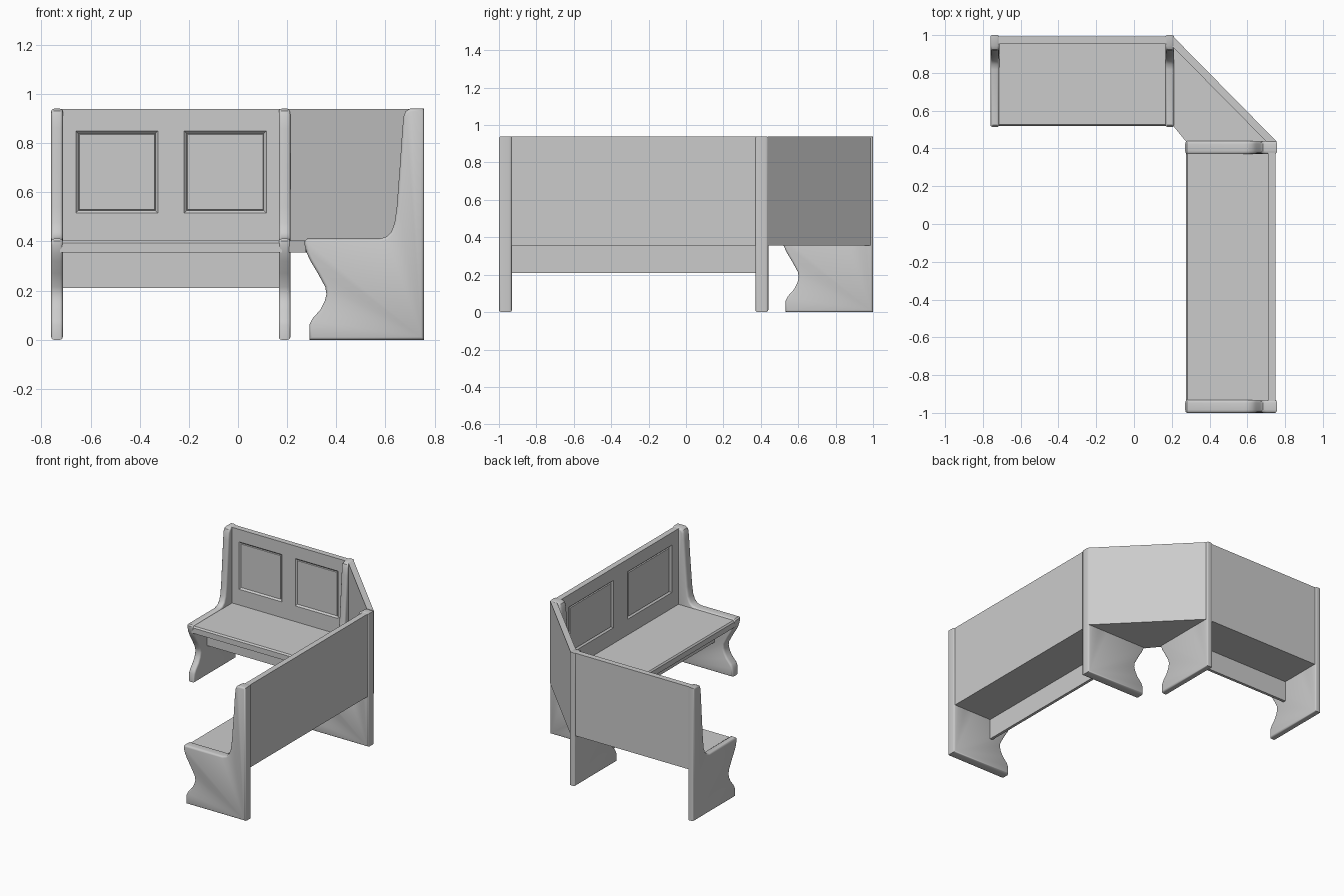
import bpy, bmesh
from mathutils import Matrix, Vector

if "Cube" in bpy.data.objects:
    bpy.data.objects.remove(bpy.data.objects["Cube"])

grey = bpy.data.materials.new("plain_grey")
grey.diffuse_color = (0.6, 0.6, 0.6, 1)
grey.use_nodes = True
grey.node_tree.nodes["Principled BSDF"].inputs["Base Color"].default_value = grey.diffuse_color


def finish(name, bm, M, smooth=False):
    bmesh.ops.recalc_face_normals(bm, faces=bm.faces)
    me = bpy.data.meshes.new(name)
    bm.to_mesh(me)
    bm.free()
    me.transform(M)
    me.materials.append(grey)
    ob = bpy.data.objects.new(name, me)
    bpy.context.collection.objects.link(ob)
    if smooth:
        bpy.ops.object.select_all(action='DESELECT')
        ob.select_set(True)
        bpy.context.view_layer.objects.active = ob
        bpy.ops.object.shade_smooth_by_angle(angle=0.6)
    return ob


def prism(name, pts, place, lo, hi, M, bevel=0):
    """Extrude a closed outline; place(u, v, w) gives the position."""
    bm = bmesh.new()
    a = [bm.verts.new(place(u, v, lo)) for u, v in pts]
    b = [bm.verts.new(place(u, v, hi)) for u, v in pts]
    caps = [bm.faces.new(a), bm.faces.new(b)]
    n = len(pts)
    for i in range(n):
        j = (i + 1) % n
        bm.faces.new((a[i], a[j], b[j], b[i]))
    bmesh.ops.recalc_face_normals(bm, faces=bm.faces)
    if bevel:
        edges = list({e for f in caps for e in f.edges})
        bmesh.ops.bevel(bm, geom=edges, offset=bevel, segments=3,
                        profile=0.5, affect='EDGES')
    return finish(name, bm, M, bool(bevel))


# bench space: x = along the bench, y = depth (back is +y), z = up
def side(u, v, w):
    return (w, u, v)


def flat(u, v, w):
    return (u, v, w)


END = [(0.29, 0), (0.29, 0.06), (0.302, 0.085), (0.335, 0.122), (0.352, 0.155),
       (0.36, 0.185), (0.355, 0.215), (0.325, 0.27), (0.295, 0.32), (0.28, 0.352),
       (0.271, 0.385), (0.271, 0.402), (0.28, 0.411), (0.575, 0.411),
       (0.603, 0.419), (0.623, 0.438), (0.637, 0.475), (0.646, 0.54),
       (0.658, 0.70), (0.669, 0.86), (0.674, 0.91), (0.682, 0.93),
       (0.70, 0.94), (0.757, 0.94), (0.757, 0)]
SEAT = [(0.276, 0.355), (0.276, 0.393), (0.284, 0.404), (0.72, 0.404), (0.72, 0.355)]
APRON = [(0.43, 0.21), (0.43, 0.36), (0.45, 0.36), (0.45, 0.21)]


def backrest(name, M):
    """Board with two sunken square panels on its front."""
    xs = [0.035, 0.10, 0.435, 0.54, 0.875, 0.94]
    zs = [0.355, 0.515, 0.85, 0.938]
    bm = bmesh.new()
    g = [[bm.verts.new((x, 0.71, z)) for z in zs] for x in xs]
    cells = {}
    for i in range(5):
        for k in range(3):
            cells[i, k] = bm.faces.new((g[i][k], g[i + 1][k], g[i + 1][k + 1], g[i][k + 1]))
    r = bmesh.ops.extrude_face_region(bm, geom=list(bm.faces), use_keep_orig=True)
    bmesh.ops.translate(bm, vec=(0, 0.04, 0),
                        verts=[v for v in r['geom'] if isinstance(v, bmesh.types.BMVert)])
    bmesh.ops.recalc_face_normals(bm, faces=bm.faces)
    panels = [cells[1, 1], cells[3, 1]]
    bmesh.ops.inset_individual(bm, faces=panels, thickness=0.016, depth=-0.012)
    bmesh.ops.inset_individual(bm, faces=panels, thickness=0.004, depth=0.007)
    finish(name, bm, M)


def bench(tag, M):
    prism(tag + "_end_panel_a", END, side, 0, 0.047, M, 0.011)
    prism(tag + "_end_panel_b", END, side, 0.926, 0.973, M, 0.011)
    prism(tag + "_seat", SEAT, side, 0.035, 0.94, M)
    prism(tag + "_apron", APRON, side, 0.035, 0.94, M)
    backrest(tag + "_backrest", M)


# short bench along x, and the stretched copy turned along y
bench("short_bench", Matrix.Translation((-0.76, 0.243, 0)))
bench("long_bench", Matrix(((0, 1, 0, 0), (-1.48, 0, 0, 0.44), (0, 0, 1, 0), (0, 0, 0, 1))))

# corner piece joining both benches
I = Matrix.Identity(4)
prism("corner_backrest", [(0.205, 0.995), (0.755, 0.437), (0.70, 0.437), (0.205, 0.938)],
      flat, 0.355, 0.938, I)
prism("corner_seat", [(0.207, 0.52), (0.275, 0.437), (0.72, 0.437), (0.207, 0.955)],
      flat, 0.355, 0.404, I)
